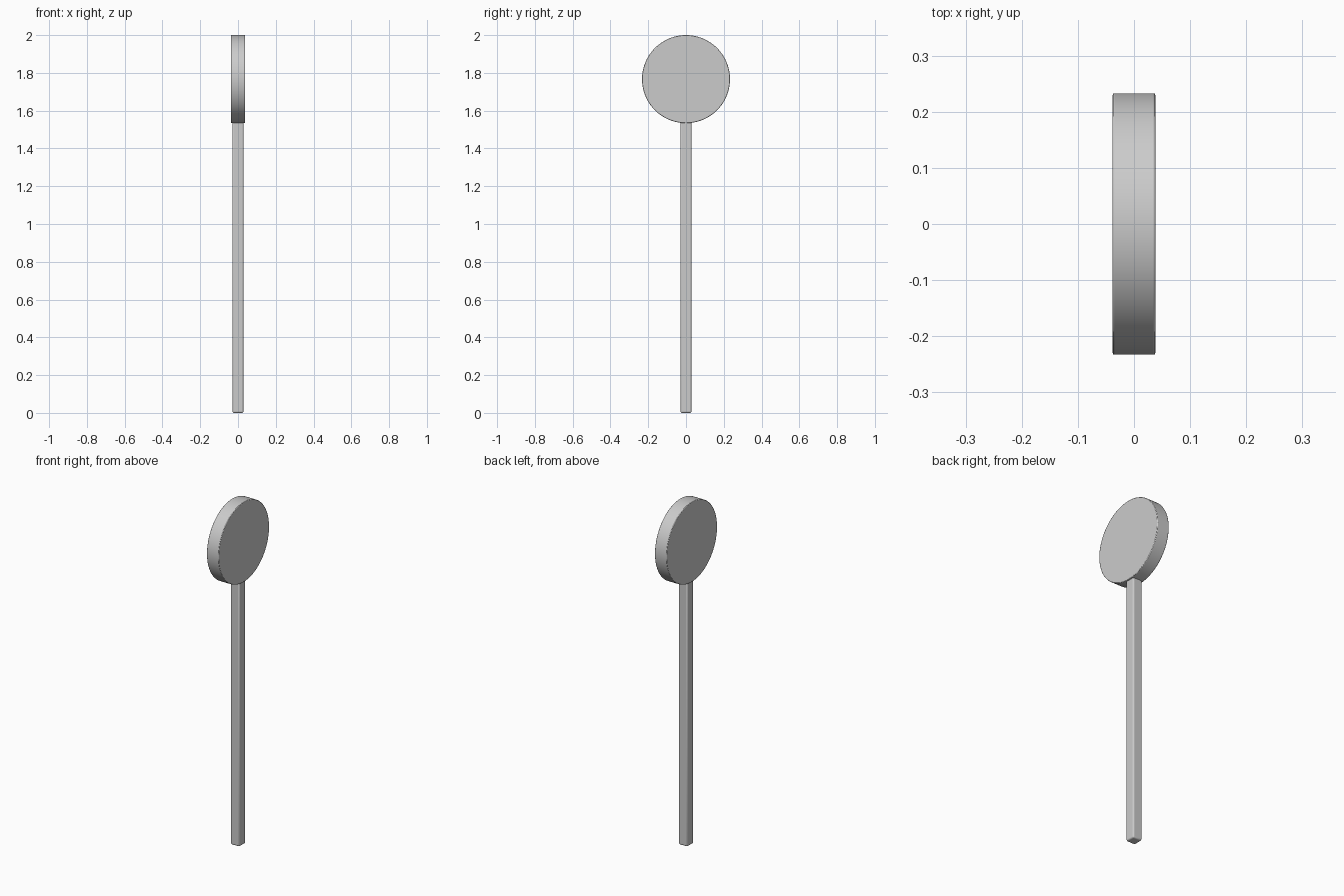
import bpy
from math import pi, radians

if "Cube" in bpy.data.objects:
    bpy.data.objects.remove(bpy.data.objects["Cube"])


def finish(name, bevel, segments):
    ob = bpy.context.object
    ob.name = name
    bpy.ops.object.transform_apply(location=False, rotation=True, scale=True)
    mod = ob.modifiers.new("edge_bevel", 'BEVEL')
    mod.width = bevel
    mod.segments = segments
    mod.limit_method = 'ANGLE'
    mod.angle_limit = radians(40)
    bpy.ops.object.shade_smooth_by_angle(angle=radians(35))
    return ob


# Square post with softened corners, ending just inside the disc rim
post_top = 1.545
bpy.ops.mesh.primitive_cube_add(size=1, location=(0, 0, post_top / 2))
bpy.context.object.scale = (0.058, 0.058, post_top)
finish("post", 0.008, 3)

# Round sign disc facing along x
radius = 0.233
bpy.ops.mesh.primitive_cylinder_add(vertices=96, radius=radius, depth=0.076,
                                    location=(0, 0, 2 - radius),
                                    rotation=(0, pi / 2, 0))
finish("sign_disc", 0.003, 2)
